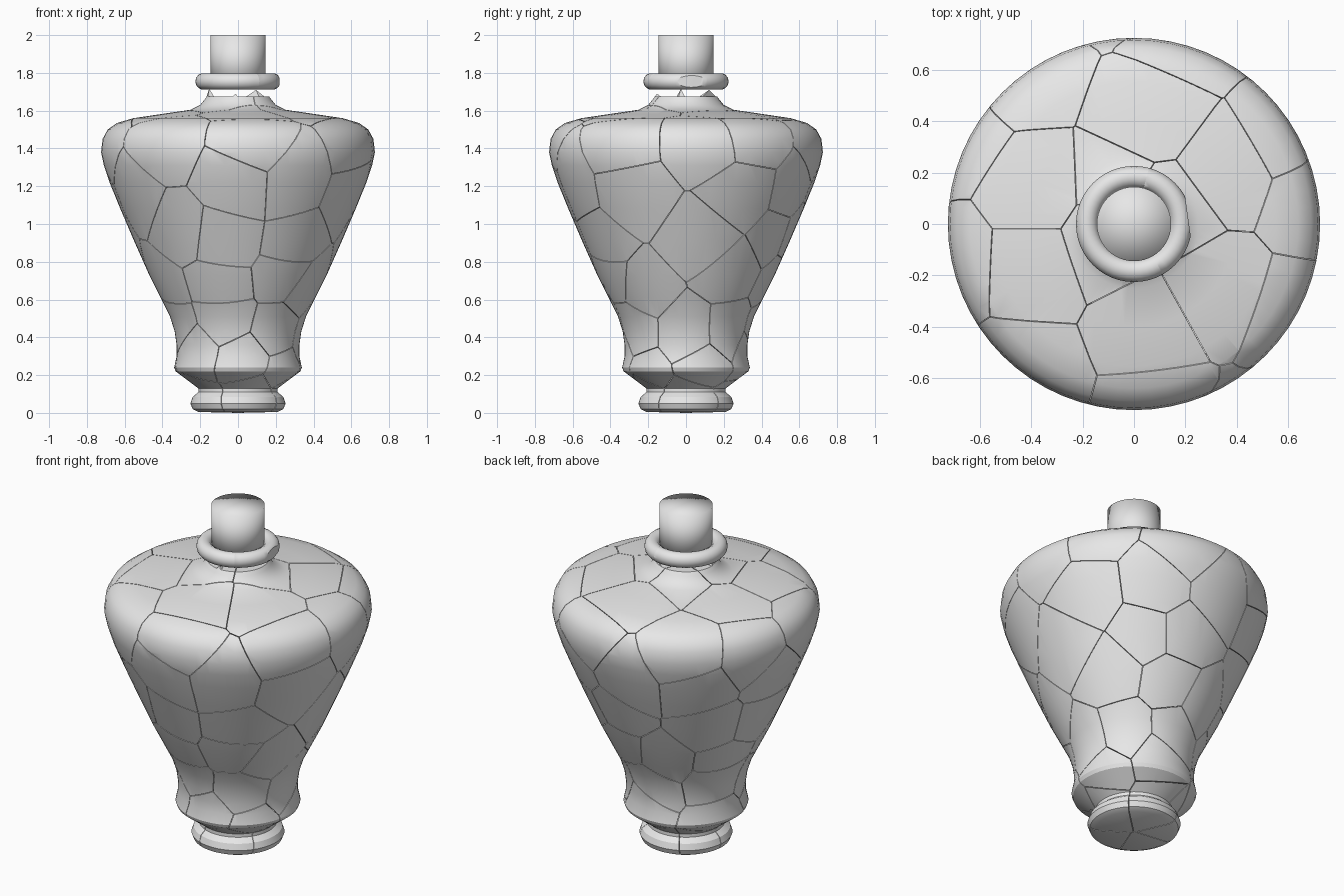
import bpy, bmesh, math, random
from mathutils import Vector, Matrix

if "Cube" in bpy.data.objects:
    bpy.data.objects.remove(bpy.data.objects["Cube"], do_unlink=True)
random.seed(11)

clay = bpy.data.materials.new("pale_grey_clay")
clay.use_nodes = True
clay.diffuse_color = (0.8, 0.8, 0.8, 1)
clay.node_tree.nodes["Principled BSDF"].inputs["Base Color"].default_value = clay.diffuse_color


def lathe(profile, steps, closed=False):
    """Spin a radius/height profile around z into a bmesh."""
    bm = bmesh.new()
    verts = [bm.verts.new((r, 0, z)) for r, z in profile]
    pairs = list(zip(verts, verts[1:]))
    if closed:
        pairs.append((verts[-1], verts[0]))
    edges = [bm.edges.new(p) for p in pairs]
    bmesh.ops.spin(bm, geom=verts + edges, cent=(0, 0, 0), axis=(0, 0, 1),
                   angle=math.tau, steps=steps, use_merge=True)
    bmesh.ops.remove_doubles(bm, verts=bm.verts, dist=0.0005)
    bmesh.ops.recalc_face_normals(bm, faces=bm.faces)
    return bm


def slice_off(bm, point, normal):
    """Remove everything beyond a plane and close the cut."""
    bmesh.ops.bisect_plane(bm, geom=bm.verts[:] + bm.edges[:] + bm.faces[:], dist=1e-5,
                           plane_co=point, plane_no=normal, clear_outer=True)
    rim = [e for e in bm.edges if e.is_boundary]
    if rim:
        bmesh.ops.holes_fill(bm, edges=rim, sides=0)


def fracture(solid, seeds, gap):
    """Split a solid into Voronoi fragments with hairline gaps, in one mesh."""
    mesh = bpy.data.meshes.new("fragments")
    out = bmesh.new()
    for seed in seeds:
        cell = solid.copy()
        others = sorted((s for s in seeds if s is not seed), key=lambda s: (s - seed).length)
        for other in others:
            step = other - seed
            if not cell.verts:
                break
            if step.length / 2 > max((v.co - seed).length for v in cell.verts):
                break
            slice_off(cell, (seed + other) / 2 - step.normalized() * gap / 2, step)
        bmesh.ops.recalc_face_normals(cell, faces=cell.faces)
        cell.to_mesh(mesh)
        out.from_mesh(mesh)
        cell.free()
    bpy.data.meshes.remove(mesh)
    return out


def finish(bm, name, angle=None):
    mesh = bpy.data.meshes.new(name)
    bm.to_mesh(mesh)
    bm.free()
    mesh.materials.append(clay)
    obj = bpy.data.objects.new(name, mesh)
    bpy.context.collection.objects.link(obj)
    bpy.ops.object.select_all(action='DESELECT')
    obj.select_set(True)
    bpy.context.view_layer.objects.active = obj
    if angle is None:
        bpy.ops.object.shade_smooth()
    else:
        bpy.ops.object.shade_smooth_by_angle(angle=math.radians(angle))
    return obj


def polar(r, degrees, z):
    a = math.radians(degrees)
    return Vector((r * math.cos(a), r * math.sin(a), z))


# Cracked vase body, from foot to broken neck
body_profile = [(0, 0), (.21, .005), (.24, .02), (.252, .05), (.24, .085), (.21, .11),
                (.21, .13), (.27, .175), (.33, .22), (.338, .24), (.325, .3), (.325, .36),
                (.335, .43), (.36, .51), (.41, .61), (.47, .73), (.55, .91), (.625, 1.085),
                (.68, 1.22), (.71, 1.31), (.725, 1.38), (.717, 1.45), (.69, 1.5),
                (.64, 1.535), (.555, 1.56), (.4, 1.583), (.25, 1.605), (.2, 1.63),
                (.18, 1.655), (.165, 1.675), (0, 1.675)]
# Fragment rings: radius, height, count
rings = [(.23, .06, 5), (.32, .26, 6), (.35, .47, 7), (.45, .68, 8), (.56, .93, 8),
         (.66, 1.18, 9), (.7, 1.43, 9), (.42, 1.58, 6), (.14, 1.6, 3)]
seeds = []
for i, (r, z, count) in enumerate(rings):
    for k in range(count):
        turn = (k + 0.5 * (i % 2) + random.uniform(-.27, .27)) * 360 / count
        seeds.append(polar(r, turn, z + random.uniform(-.07, .07)))
solid = lathe(body_profile, 64)
finish(fracture(solid, seeds, 0.003), "vase_body", 30)
solid.free()

# Broken lip ring with a chipped side
tube = [(.183 + .043 * math.cos(a), 1.755 + .044 * math.sin(a))
        for a in (math.tau * k / 14 for k in range(14))]
ring = lathe(tube, 48, closed=True)
slice_off(ring, polar(.212, 8, 1.755), polar(1, 8, 0))
# Hairline cracks across the ring
for turn in (20, 75, 160, 235, 300):
    side = polar(1, turn + 90, 0)
    near = [f for f in ring.faces if f.calc_center_median().dot(polar(1, turn, 0)) > 0]
    geom = set(near)
    for f in near:
        geom.update(f.verts, f.edges)
    cut = bmesh.ops.bisect_plane(ring, geom=list(geom), plane_co=(0, 0, 0), plane_no=side)
    bmesh.ops.split_edges(ring, edges=[e for e in cut["geom_cut"]
                                       if isinstance(e, bmesh.types.BMEdge)])
finish(ring, "lip_ring", 35)

# Stopper
stopper = bmesh.new()
bmesh.ops.create_cone(stopper, cap_ends=True, cap_tris=True, segments=48, radius1=.145,
                      radius2=.145, depth=.28, matrix=Matrix.Translation((0, 0, 1.86)))
finish(stopper, "stopper")

# Splinters left between neck and ring: angle, half width, height
for turn, half, tall in ((52, 22, .04), (190, 8, .045), (265, 6, .02)):
    shard = bmesh.new()
    base = [polar(.168, turn - half, 1.67), polar(.168, turn + half, 1.67),
            polar(.13, turn + half, 1.67), polar(.13, turn - half, 1.67)]
    foot = [shard.verts.new(p) for p in base]
    tip = shard.verts.new(polar(.155, turn, 1.67 + tall))
    shard.faces.new(foot)
    for k in range(4):
        shard.faces.new((foot[k], foot[(k + 1) % 4], tip))
    bmesh.ops.recalc_face_normals(shard, faces=shard.faces)
    finish(shard, "neck_splinter", 20)
